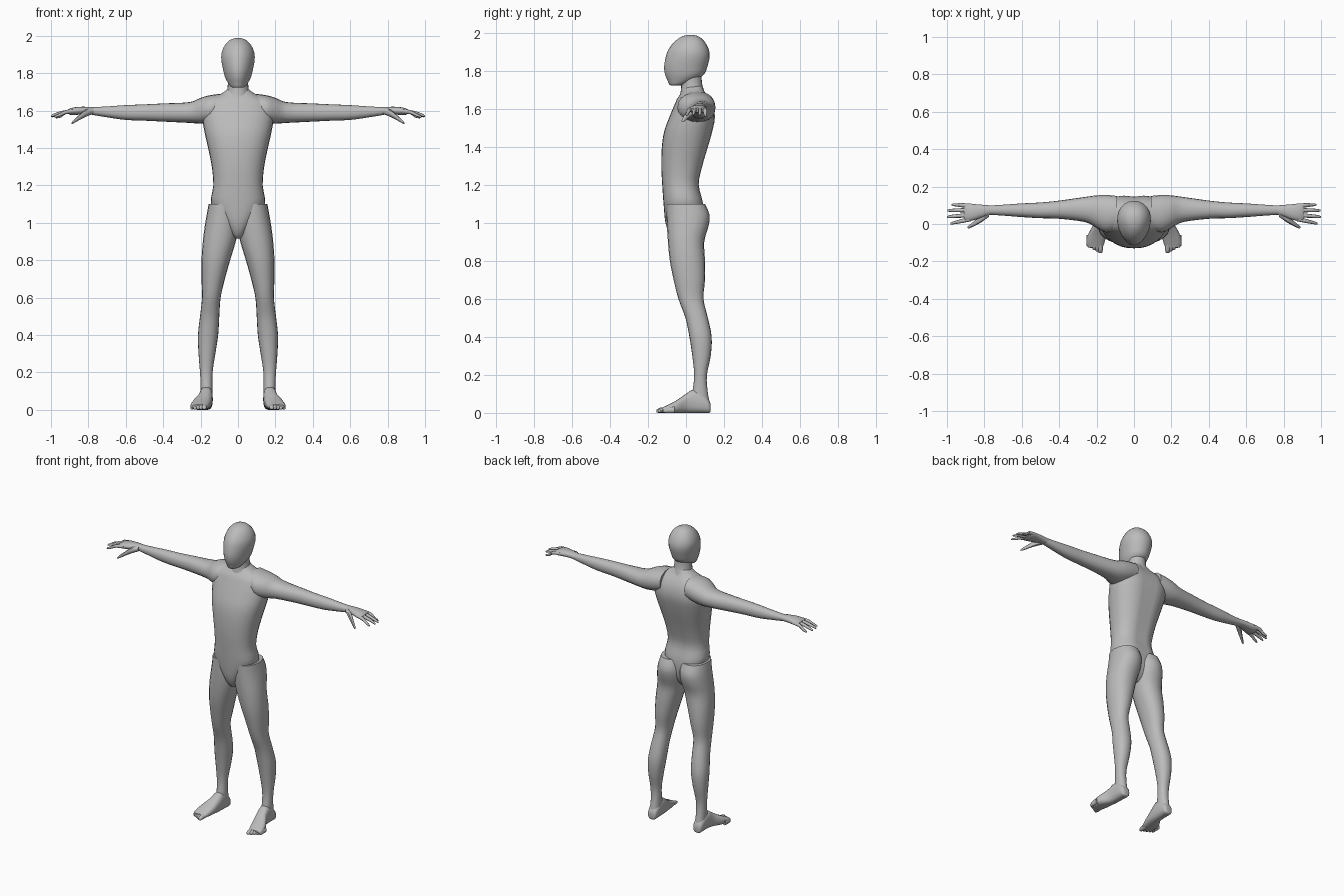
import bpy, bmesh, math

grey = bpy.data.materials.new("plain_grey")
grey.diffuse_color = (0.5, 0.5, 0.5, 1)


def spline(rows, steps):
    """Smooth curve through the section rows."""
    out = []
    for i in range(len(rows) - 1):
        p0, p1 = rows[max(i - 1, 0)], rows[i]
        p2, p3 = rows[i + 1], rows[min(i + 2, len(rows) - 1)]
        for s in range(steps):
            t = s / steps
            out.append([0.5 * (2 * b + (c - a) * t + (2 * a - 5 * b + 4 * c - d) * t * t
                               + (3 * b - a - 3 * c + d) * t ** 3)
                        for a, b, c, d in zip(p0, p1, p2, p3)])
    out.append(list(rows[-1]))
    return out


def loft(name, axis, rows, n=20, power=2.2, egg=0.0, groove=0.0, steps=3, mirror=False):
    """Skin rounded sections (position, a0, a1, b0, b1) along an axis."""
    bm = bmesh.new()
    rings = []
    for pos, a0, a1, b0, b1 in spline(rows, steps):
        ring = []
        for k in range(n):
            t = 2 * math.pi * k / n
            c, s = math.cos(t), math.sin(t)
            u = math.copysign(abs(c) ** (2 / power), c)
            v = math.copysign(abs(s) ** (2 / power), s)
            u *= 1 + egg * v
            if v > 0:
                v *= 1 - groove * math.exp(-(u / 0.25) ** 2)
            a = (a0 + a1) / 2 + u * (a1 - a0) / 2
            b = (b0 + b1) / 2 + v * (b1 - b0) / 2
            co = {"x": (pos, a, b), "y": (a, pos, b), "z": (a, b, pos)}[axis]
            ring.append(bm.verts.new(co))
        rings.append(ring)
    for r, q in zip(rings, rings[1:]):
        for k in range(n):
            bm.faces.new((r[k], r[(k + 1) % n], q[(k + 1) % n], q[k]))
    bm.faces.new(rings[0])
    bm.faces.new(rings[-1])
    bmesh.ops.recalc_face_normals(bm, faces=bm.faces)
    me = bpy.data.meshes.new(name)
    bm.to_mesh(me)
    bm.free()
    me.materials.append(grey)
    ob = bpy.data.objects.new(name, me)
    bpy.context.collection.objects.link(ob)
    bpy.ops.object.select_all(action="DESELECT")
    ob.select_set(True)
    bpy.context.view_layer.objects.active = ob
    bpy.ops.object.shade_smooth_by_angle(angle=math.radians(50))
    if mirror:
        m = ob.modifiers.new("mirror", "MIRROR")
        m.use_mirror_merge = False
    return ob


def centred(rows):
    """Expand (z, half width, front, back) to full sections."""
    return [(z, -w, w, f, b) for z, w, f, b in rows]


# Torso from groin to shoulders
loft("torso", "z", centred([
    (0.915, 0.015, -0.06, 0.03), (0.94, 0.04, -0.085, 0.06), (1.0, 0.08, -0.108, 0.09),
    (1.1, 0.143, -0.118, 0.095), (1.2, 0.132, -0.125, 0.072), (1.3, 0.14, -0.13, 0.092),
    (1.4, 0.16, -0.127, 0.122), (1.48, 0.178, -0.115, 0.145), (1.55, 0.19, -0.09, 0.158),
    (1.61, 0.19, -0.065, 0.15), (1.655, 0.165, -0.045, 0.128), (1.69, 0.09, -0.02, 0.1),
    (1.72, 0.05, -0.01, 0.085)]), n=28, power=2.3, groove=0.1)

# Neck
loft("neck", "z", centred([
    (1.62, 0.08, -0.045, 0.11), (1.68, 0.065, -0.03, 0.1), (1.73, 0.055, -0.025, 0.085),
    (1.8, 0.055, -0.03, 0.08)]), power=2)

# Head, narrower toward the face
loft("head", "z", centred([
    (1.722, 0.022, -0.08, -0.035), (1.728, 0.038, -0.088, -0.005), (1.75, 0.055, -0.098, 0.05),
    (1.78, 0.07, -0.11, 0.095), (1.82, 0.08, -0.115, 0.112), (1.87, 0.089, -0.107, 0.124),
    (1.91, 0.087, -0.093, 0.12), (1.95, 0.07, -0.063, 0.1), (1.978, 0.042, -0.025, 0.07),
    (1.988, 0.01, 0.01, 0.04)]), n=24, power=2, egg=0.12)

# Legs from hip to ankle
loft("leg", "z", [
    (1.1, 0.0, 0.157, -0.103, 0.1), (1.04, -0.006, 0.168, -0.102, 0.124),
    (0.98, -0.004, 0.178, -0.1, 0.118), (0.9, 0.012, 0.188, -0.095, 0.096),
    (0.8, 0.042, 0.195, -0.085, 0.1), (0.7, 0.07, 0.195, -0.065, 0.1),
    (0.6, 0.093, 0.192, -0.04, 0.092), (0.5, 0.1, 0.203, -0.003, 0.115),
    (0.4, 0.106, 0.214, 0.018, 0.135), (0.3, 0.121, 0.211, 0.033, 0.13),
    (0.2, 0.136, 0.203, 0.043, 0.11), (0.12, 0.137, 0.2, 0.035, 0.113),
    (0.05, 0.137, 0.2, 0.02, 0.125)], mirror=True)

# Feet from heel to ball
loft("foot", "y", [
    (0.13, 0.153, 0.183, 0.01, 0.04), (0.122, 0.14, 0.198, 0.0, 0.065),
    (0.09, 0.135, 0.204, 0.0, 0.1), (0.04, 0.135, 0.207, 0.0, 0.122),
    (0.0, 0.138, 0.215, 0.0, 0.1), (-0.05, 0.145, 0.243, 0.0, 0.066),
    (-0.1, 0.158, 0.254, 0.0, 0.04), (-0.125, 0.168, 0.245, 0.004, 0.028)],
    power=2.6, mirror=True)

# Toes, shrinking outward
for i in range(5):
    x, tip, r = 0.18 + 0.0165 * i, -0.156 + 0.009 * i, 0.014 - 0.0012 * i
    loft(f"toe_{i + 1}", "y", [
        (tip + 0.06, x - r, x + r, 0.0, 0.034), (tip + 0.02, x - r, x + r, 0.0, 0.027),
        (tip + 0.004, x - r * 0.8, x + r * 0.8, 0.001, 0.02),
        (tip, x - r * 0.3, x + r * 0.3, 0.005, 0.013)], n=8, steps=1, mirror=True)

# Arms from shoulder to wrist
loft("arm", "x", [
    (0.09, -0.03, 0.15, 1.55, 1.69), (0.15, -0.045, 0.155, 1.535, 1.682),
    (0.2, -0.022, 0.153, 1.53, 1.668), (0.26, 0.01, 0.145, 1.534, 1.645),
    (0.4, 0.028, 0.125, 1.541, 1.638), (0.5, 0.031, 0.115, 1.546, 1.633),
    (0.6, 0.037, 0.11, 1.55, 1.629), (0.7, 0.045, 0.103, 1.564, 1.622),
    (0.78, 0.05, 0.098, 1.577, 1.618)], mirror=True)

# Palms
loft("palm", "x", [
    (0.76, 0.051, 0.099, 1.576, 1.618), (0.8, 0.04, 0.102, 1.58, 1.62),
    (0.85, 0.022, 0.106, 1.578, 1.62), (0.89, 0.014, 0.109, 1.576, 1.614),
    (0.91, 0.02, 0.104, 1.583, 1.605)], n=16, mirror=True)


def finger(name, points):
    """Tapered digit through (x, y, z, radius) points."""
    loft(name, "x", [(x, y - r, y + r, z - r, z + r) for x, y, z, r in points],
         n=8, power=2, steps=2, mirror=True)


# Fingers and thumb: base y, tip x, tip y, tip z
for i, (y, tx, ty, tz) in enumerate([(0.027, 0.982, 0.003, 1.566), (0.05, 1.0, 0.038, 1.57),
                                     (0.075, 0.998, 0.072, 1.568), (0.098, 0.975, 0.103, 1.562)]):
    finger(f"finger_{i + 1}", [
        (0.87, y, 1.597, 0.012), (0.92, y * 0.55 + ty * 0.45, 1.592, 0.011),
        (tx - 0.03, y * 0.25 + ty * 0.75, tz + 0.011, 0.009),
        (tx - 0.005, ty, tz + 0.002, 0.006), (tx, ty, tz, 0.002)])
finger("thumb", [
    (0.775, 0.055, 1.598, 0.016), (0.815, 0.03, 1.586, 0.02), (0.85, 0.005, 1.562, 0.014),
    (0.88, -0.014, 1.54, 0.009), (0.89, -0.019, 1.532, 0.003)])
